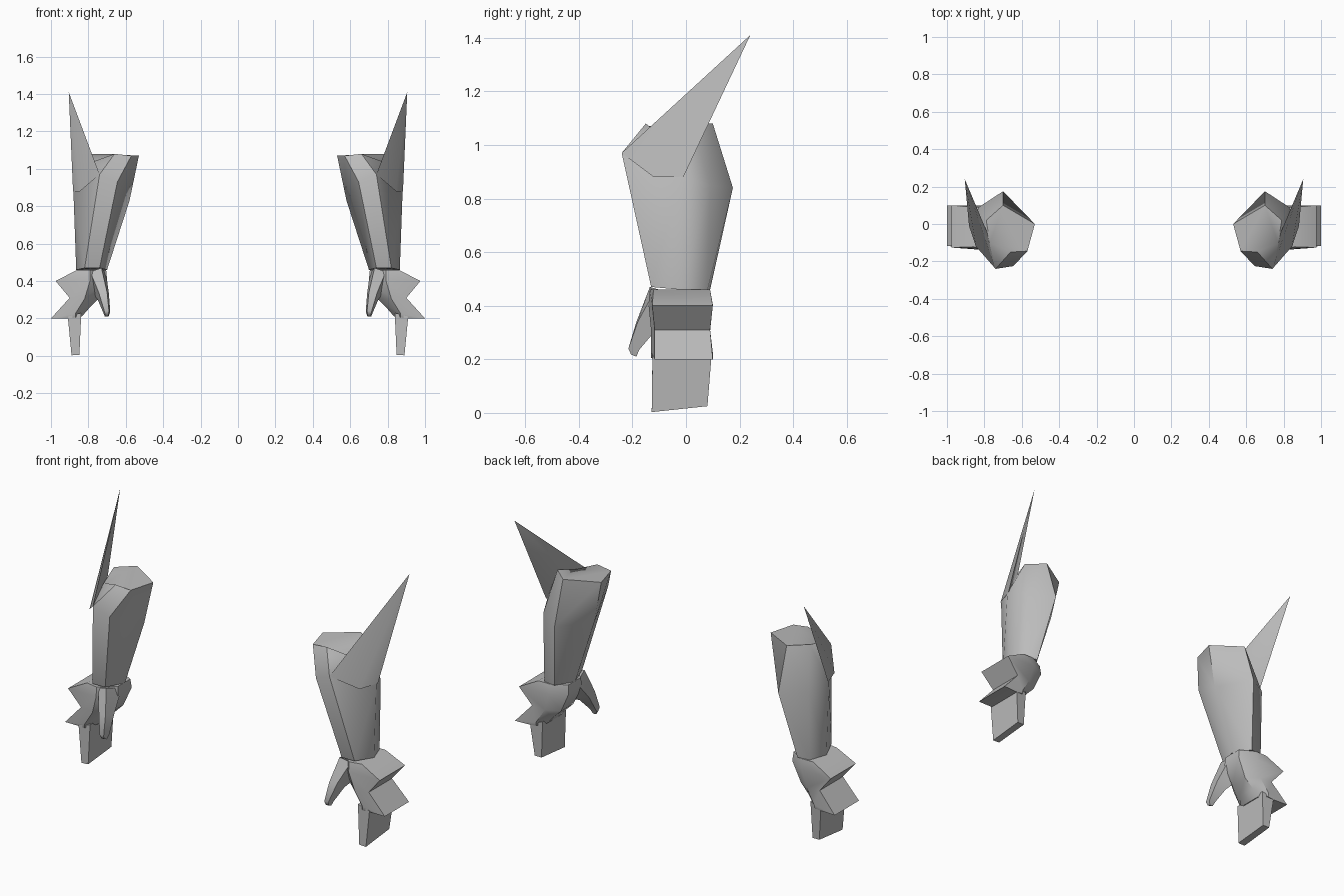
import bpy, bmesh, math

if "Cube" in bpy.data.objects:
    bpy.data.objects.remove(bpy.data.objects["Cube"])

grey = bpy.data.materials.new("plain grey")
grey.diffuse_color = (0.5, 0.5, 0.5, 1)
grey.use_nodes = True
grey.node_tree.nodes["Principled BSDF"].inputs["Base Color"].default_value = grey.diffuse_color


def finish(name, bm, angle):
    """Turn a bmesh into a mirrored, smooth-shaded object."""
    bmesh.ops.recalc_face_normals(bm, faces=bm.faces)
    mesh = bpy.data.meshes.new(name)
    bm.to_mesh(mesh)
    bm.free()
    mesh.materials.append(grey)
    ob = bpy.data.objects.new(name, mesh)
    bpy.context.collection.objects.link(ob)
    bpy.ops.object.select_all(action='DESELECT')
    ob.select_set(True)
    bpy.context.view_layer.objects.active = ob
    bpy.ops.object.shade_smooth_by_angle(angle=math.radians(angle))
    ob.modifiers.new("other side", 'MIRROR')


def loft(name, rings, angle=50):
    """Skin equal-length rings of points and cap both ends."""
    bm = bmesh.new()
    rows = [[bm.verts.new(p) for p in ring] for ring in rings]
    n = len(rows[0])
    for a, b in zip(rows, rows[1:]):
        for i in range(n):
            j = (i + 1) % n
            bm.faces.new((a[i], a[j], b[j], b[i]))
    bm.faces.new(rows[0])
    bm.faces.new(rows[-1])
    finish(name, bm, angle)


# forearm: inner, front inner, front outer, outer, back outer, back
wrist = [(.70, -.01, .46), (.74, -.13, .47), (.82, -.13, .47),
         (.865, -.02, .46), (.83, .08, .46), (.76, .09, .46)]
elbow = [(.58, -.01, .83), (.645, -.225, .93), (.74, -.24, .97),
         (.88, -.02, .88), (.83, .09, .85), (.70, .175, .84)]
cuff = [(.53, 0, 1.07), (.57, -.145, 1.07), (.66, -.15, 1.08),
        (.77, -.10, 1.04), (.79, .02, 1.08), (.70, .10, 1.08)]
loft("forearm", [wrist, elbow, cuff], 55)

# elbow spike sweeping up and back from the outer side
bm = bmesh.new()
tip = bm.verts.new((.905, .24, 1.41))
base = [bm.verts.new(p) for p in [(.74, -.24, .97), (.845, -.12, .88),
                                  (.882, -.01, .88), (.77, -.08, 1.0)]]
for i in range(4):
    bm.faces.new((base[i], base[(i + 1) % 4], tip))
bm.faces.new(base)
finish("elbow_spike", bm, 50)


def hand_ring(xi, zi, xo, zo, xm, y0, y1):
    """Hexagon: palm edge narrow, outer edge full width, body between."""
    zm = zi + (zo - zi) * .5
    return [(xi, y0 * .5, zi), (xm, y0, zm), (xo, y0 * .9, zo),
            (xo, y1, zo), (xm, y1, zm), (xi, y1 * .5, zi)]


# hand with two flared knuckle plates and a finger block
loft("hand", [
    hand_ring(.705, .46, .86, .46, .79, -.135, .09),
    hand_ring(.70, .41, .975, .40, .79, -.14, .10),
    hand_ring(.75, .30, .90, .31, .82, -.13, .09),
    hand_ring(.80, .25, 1.0, .20, .87, -.13, .10),
    hand_ring(.835, .21, .91, .20, .87, -.13, .095),
], 40)
loft("fingers", [
    [(.838, -.125, .23), (.91, -.125, .21), (.91, .095, .21), (.838, .085, .23)],
    [(.848, -.128, .005), (.89, -.128, .003), (.89, .08, .025), (.848, .08, .025)],
], 30)

# thumb pointing down and forward
loft("thumb", [
    [(.705, -.03, .44), (.73, -.135, .47), (.79, -.12, .45), (.78, -.03, .34)],
    [(.69, -.12, .33), (.70, -.185, .34), (.745, -.18, .34), (.75, -.12, .30)],
    [(.683, -.175, .235), (.69, -.215, .24), (.715, -.215, .24), (.722, -.175, .235)],
    [(.692, -.185, .21), (.694, -.205, .218), (.71, -.205, .218), (.712, -.185, .21)],
], 60)
